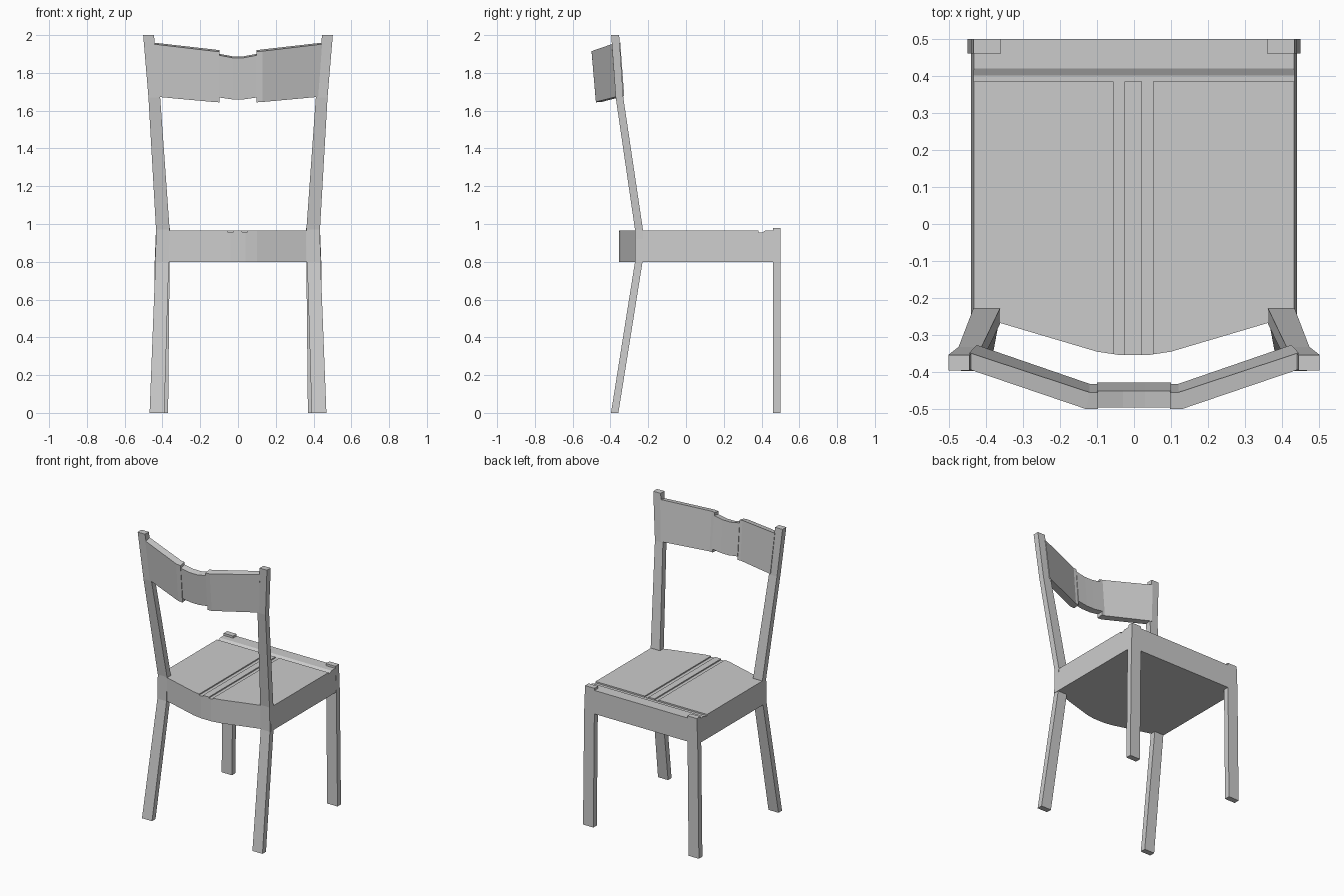
import bpy, bmesh

if "Cube" in bpy.data.objects:
    bpy.data.objects.remove(bpy.data.objects["Cube"])


def loft(name, rings, mirror=False):
    """Skin a closed solid through rings with equal point counts."""
    bm = bmesh.new()
    loops = [[bm.verts.new(p) for p in r] for r in rings]
    n = len(loops[0])
    for a, b in zip(loops, loops[1:]):
        for i in range(n):
            j = (i + 1) % n
            bm.faces.new((a[i], a[j], b[j], b[i]))
    bm.faces.new(loops[0][::-1])
    bm.faces.new(loops[-1])
    if mirror:
        src = bm.faces[:]
        dup = bmesh.ops.duplicate(bm, geom=bm.verts[:] + bm.edges[:] + src)
        for v in dup["geom"]:
            if isinstance(v, bmesh.types.BMVert):
                v.co.x *= -1
    bmesh.ops.recalc_face_normals(bm, faces=bm.faces[:])
    me = bpy.data.meshes.new(name)
    bm.to_mesh(me)
    bm.free()
    ob = bpy.data.objects.new(name, me)
    bpy.context.collection.objects.link(ob)
    return ob


def rect(z, x0, x1, y0, y1):
    return [(x0, y0, z), (x1, y0, z), (x1, y1, z), (x0, y1, z)]


def carve(ob, cutter):
    mod = ob.modifiers.new("groove", 'BOOLEAN')
    mod.operation = 'DIFFERENCE'
    mod.solver = 'EXACT'
    mod.object = cutter
    bpy.context.view_layer.objects.active = ob
    bpy.ops.object.modifier_apply(modifier=mod.name)
    bpy.data.objects.remove(cutter)


# Seat slab with bowed back edge
half = [(0.44, 0.5), (0.44, -0.262), (0.36, -0.268), (0.10, -0.345), (0.04, -0.354)]
outline = half + [(-x, y) for x, y in reversed(half)]


def seat_ring(z, side):
    return [(max(-side, min(side, x)), y, z) for x, y in outline]


seat = loft("seat", [seat_ring(0.8, 0.441), seat_ring(0.965, 0.433)])

# Grooves in the seat: one across, two lengthwise
groove = [(0.385, 0.955), (0.402, 0.955), (0.42, 0.965), (0.42, 1.0), (0.385, 1.0)]
carve(seat, loft("cross_cutter", [[(x, y, z) for y, z in groove] for x in (-0.6, 0.6)]))
for x in (-0.055, 0.021):
    carve(seat, loft("long_cutter", [rect(z, x, x + 0.03, -0.6, 0.39) for z in (0.957, 1.0)]))

# Front legs, ending in small caps above the seat
loft("front_legs", [rect(0, 0.37, 0.45, 0.461, 0.5),
                    rect(0.8, 0.362, 0.441, 0.461, 0.5),
                    rect(0.98, 0.36, 0.434, 0.461, 0.5)], True)

# Back legs continuing upward as raked posts
loft("back_posts", [rect(0, 0.39, 0.468, -0.397, -0.358),
                    rect(0.8, 0.366, 0.437, -0.27, -0.23),
                    rect(0.97, 0.362, 0.434, -0.27, -0.228),
                    rect(1.67, 0.412, 0.474, -0.372, -0.332),
                    rect(2.0, 0.445, 0.502, -0.396, -0.354)], True)


def back_section(x_top, x_bot, y_top, y_bot, z_top, z_bot, front_dx=0.0, t=0.045):
    return [(x_bot, y_bot, z_bot), (x_bot - front_dx, y_bot + t, z_bot + 0.004),
            (x_top - front_dx, y_top + t, z_top + 0.008), (x_top, y_top, z_top)]


# Backrest wings
loft("backrest_wings", [back_section(0.445, 0.425, -0.393, -0.372, 1.952, 1.673),
                        back_section(0.13, 0.13, -0.5, -0.477, 1.915, 1.646, 0.01),
                        back_section(0.097, 0.097, -0.5, -0.477, 1.912, 1.644)], True)

# Narrower dipped backrest centre
loft("backrest_centre", [back_section(x, x, -0.496, -0.474, zt, zb) for x, zt, zb in
                         ((-0.1, 1.893, 1.67), (-0.03, 1.88, 1.66),
                          (0.03, 1.88, 1.66), (0.1, 1.893, 1.67))])
